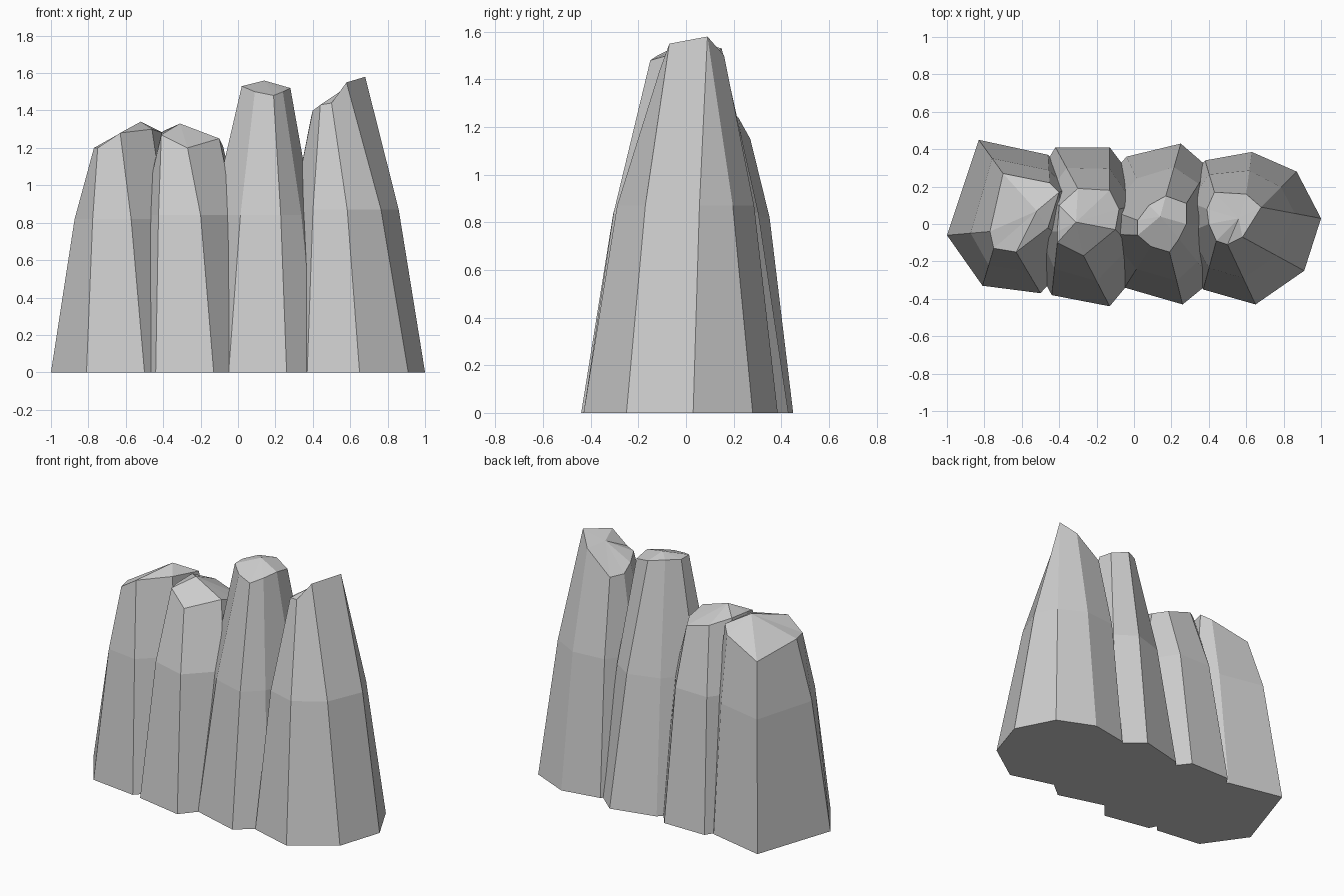
import bpy, bmesh


def rock_column(name, base, top, peak, waist_z, pull):
    """Loft a faceted column: base outline, bulged waist, shoulder outline, fan to a peak."""
    bm = bmesh.new()
    waist = [(b[0] + (t[0] - b[0]) * pull, b[1] + (t[1] - b[1]) * pull, waist_z)
             for b, t in zip(base, top)]
    rings = [[bm.verts.new(p) for p in ring]
             for ring in ([(x, y, 0) for x, y in base], waist, top)]
    n = len(base)
    tip = bm.verts.new(peak)
    for i in range(n):
        j = (i + 1) % n
        for lo, hi in zip(rings, rings[1:]):
            bm.faces.new((lo[i], lo[j], hi[j], hi[i]))
        bm.faces.new((rings[2][i], rings[2][j], tip))
    bm.faces.new(rings[0][::-1])
    bmesh.ops.remove_doubles(bm, verts=bm.verts[:], dist=0.005)
    bmesh.ops.recalc_face_normals(bm, faces=bm.faces[:])
    mesh = bpy.data.meshes.new(name)
    bm.to_mesh(mesh)
    bm.free()
    obj = bpy.data.objects.new(name, mesh)
    bpy.context.collection.objects.link(obj)
    return obj


# Left column: broad, with a rounded crown
rock_column(
    "left_rock_column",
    [(-1, -.06), (-.81, -.33), (-.5, -.37), (-.3, -.15), (-.3, .2), (-.46, .37), (-.83, .45)],
    [(-.77, -.04, 1.2), (-.75, -.13, 1.2), (-.63, -.15, 1.28), (-.46, -.02, 1.3),
     (-.4, .17, 1.28), (-.45, .22, 1.24), (-.7, .27, 1.15)],
    (-.52, .07, 1.34), .82, .55)

# Second column: short, with a low pointed cap
rock_column(
    "inner_left_rock_column",
    [(-.61, -.05), (-.44, -.38), (-.13, -.44), (.07, -.2), (.09, .12), (-.13, .41),
     (-.42, .41), (-.58, .15)],
    [(-.41, -.04, 1.28), (-.41, -.1, 1.27), (-.27, -.17, 1.2), (-.1, -.03, 1.25),
     (-.08, .08, 1.21), (-.13, .18, 1.2), (-.3, .19, 1.25), (-.4, .1, 1.29)],
    (-.31, .01, 1.33), .84, .5)

# Third column: tall, with a nearly flat top
rock_column(
    "inner_right_rock_column",
    [(-.27, -.05), (-.05, -.34), (.26, -.43), (.42, -.3), (.5, 0), (.4, .3),
     (.25, .43), (-.04, .36), (-.25, .12)],
    [(.02, -.06, 1.53), (.09, -.12, 1.5), (.19, -.15, 1.48), (.24, -.08, 1.5),
     (.28, .0, 1.52), (.28, .11, 1.5), (.17, .15, 1.53), (.08, .1, 1.54), (.02, .02, 1.53)],
    (.14, .04, 1.56), .84, .45)

# Right column: tallest, with a sharp corner and a top sloping left
rock_column(
    "right_rock_column",
    [(1, .03), (.91, -.25), (.65, -.43), (.37, -.35), (.21, -.08), (.22, .15),
     (.38, .34), (.63, .385), (.87, .28)],
    [(.68, .09, 1.58), (.58, -.07, 1.55), (.5, -.11, 1.44), (.44, -.09, 1.43),
     (.4, .0, 1.4), (.39, .08, 1.36), (.43, .17, 1.36), (.6, .16, 1.5), (.68, .09, 1.58)],
    (.56, .03, 1.51), .87, .44)
